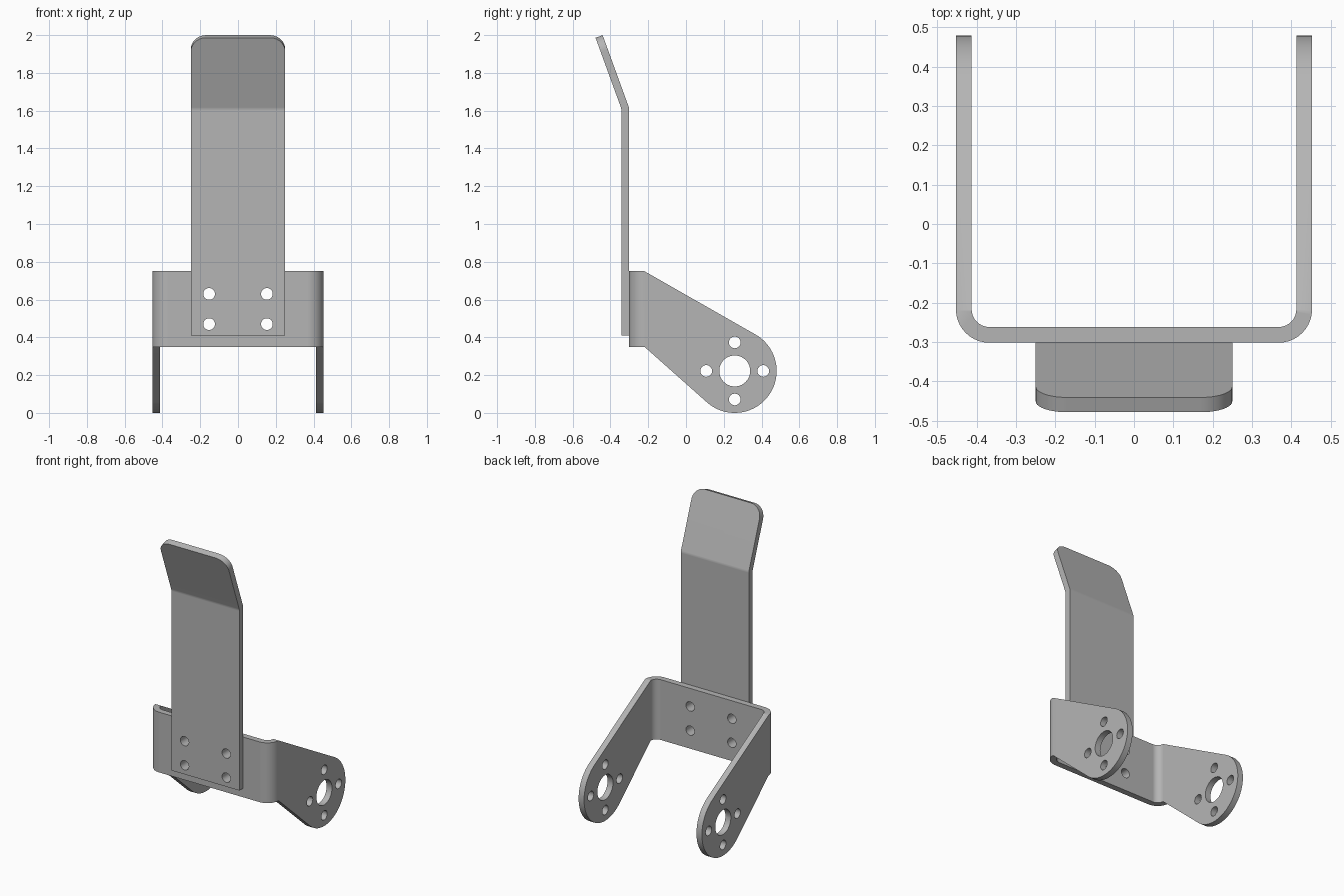
import bpy, bmesh
from math import sin, cos, tan, atan2, acos, pi, radians
from mathutils import Vector

cube = bpy.data.objects.get("Cube")
if cube:
    bpy.data.objects.remove(cube)

THICK = 0.04
BACK = -0.302                     # plane where strap and bracket meet
PIVOT = Vector((0.258, 0.222))    # pivot hole centre (y, z)
EAR_R = 0.222

steel = bpy.data.materials.new("grey_steel")
steel.use_nodes = True
grey = (0.46, 0.46, 0.46, 1)
steel.diffuse_color = grey
steel.node_tree.nodes["Principled BSDF"].inputs["Base Color"].default_value = grey


def arc(centre, r, a0, a1, n):
    return [(centre[0] + r * cos(a0 + (a1 - a0) * i / n),
             centre[1] + r * sin(a0 + (a1 - a0) * i / n)) for i in range(n + 1)]


def place(u, v, w, axis):
    return {"x": (w, u, v), "y": (u, w, v), "z": (u, v, w)}[axis]


def prism(name, outlines, axis, lo, hi):
    """Extrude one or more closed outlines along an axis."""
    bm = bmesh.new()
    for pts in outlines:
        a = [bm.verts.new(place(u, v, lo, axis)) for u, v in pts]
        b = [bm.verts.new(place(u, v, hi, axis)) for u, v in pts]
        bm.faces.new(a)
        bm.faces.new(b)
        for i in range(len(a)):
            j = (i + 1) % len(a)
            bm.faces.new((a[i], a[j], b[j], b[i]))
    bmesh.ops.recalc_face_normals(bm, faces=bm.faces)
    mesh = bpy.data.meshes.new(name)
    bm.to_mesh(mesh)
    bm.free()
    mesh.materials.append(steel)
    ob = bpy.data.objects.new(name, mesh)
    bpy.context.collection.objects.link(ob)
    return ob


def activate(ob):
    bpy.ops.object.select_all(action="DESELECT")
    ob.select_set(True)
    bpy.context.view_layer.objects.active = ob


def cut(ob, cutter, operation="DIFFERENCE"):
    activate(ob)
    mod = ob.modifiers.new("cut", "BOOLEAN")
    mod.operation, mod.object, mod.solver = operation, cutter, "EXACT"
    bpy.ops.object.modifier_apply(modifier=mod.name)


def finish(ob):
    activate(ob)
    bpy.ops.object.shade_smooth_by_angle(angle=radians(30))
    ob.modifiers.new("flat_faces", "WEIGHTED_NORMAL").keep_sharp = True


# U-shaped bracket, bent from one strip
W, R = 0.453, 0.085
r = R - THICK
c = (W - R, BACK + R)
half = [(W, 0.6)] + arc(c, R, 0, -pi / 2, 10)
inner = arc(c, r, -pi / 2, 0, 10) + [(W - THICK, 0.6)]


def flip(pts):
    return [(-x, y) for x, y in reversed(pts)]


bracket = prism("bracket", [half + flip(half) + flip(inner) + inner], "z", -0.2, 1)

# Side silhouette: straight back, tapering to round ears
top, low = Vector((-0.22, 0.75)), Vector((-0.22, 0.35))


def tangent(p, side):
    d = p - PIVOT
    return atan2(d.y, d.x) + side * acos(EAR_R / d.length)


ear = arc(PIVOT, EAR_R, tangent(top, -1), tangent(low, 1) - 2 * pi, 40)
silhouette = prism("silhouette_cutter",
                   [[(-0.5, top.y), tuple(top)] + ear + [tuple(low), (-0.5, low.y)]],
                   "x", -0.7, 0.7)
cut(bracket, silhouette, "INTERSECT")

# Pivot hole ringed by four screw holes in each ear
circles = [arc(PIVOT, 0.082, 0, 2 * pi, 40)[:-1]]
for k in range(4):
    p = PIVOT + 0.151 * Vector((cos(k * pi / 2), sin(k * pi / 2)))
    circles.append(arc(p, 0.031, 0, 2 * pi, 24)[:-1])
ear_holes = prism("ear_hole_cutter", circles, "x", -0.7, 0.7)
cut(bracket, ear_holes)

# Upright strap with its tip bent forward
bend, tip, z0 = radians(20), 0.4, 1.61
front = BACK - THICK
fold = [(front, z0), (BACK, z0 + THICK * tan(bend / 2))]
end = (front - tip * sin(bend), z0 + tip * cos(bend))
end_back = (end[0] + THICK * cos(bend), end[1] + THICK * sin(bend))
strap = prism("upright_strap",
              [[(front, 0.41), fold[0], end, end_back, fold[1], (BACK, 0.41)]],
              "x", -0.25, 0.25)
bm = bmesh.new()
bm.from_mesh(strap.data)
# Round the tip corners, then soften the fold
corners = [e for e in bm.edges
           if all(v.co.z > 1.9 for v in e.verts)
           and abs(e.verts[0].co.x - e.verts[1].co.x) < 0.01]
bmesh.ops.bevel(bm, geom=corners, offset=0.08, segments=10, profile=0.5,
                affect="EDGES")
folds = [e for e in bm.edges
         if all(1.6 < v.co.z < 1.63 for v in e.verts)
         and abs(e.verts[0].co.x - e.verts[1].co.x) > 0.4]
bmesh.ops.bevel(bm, geom=folds, offset=0.008, segments=3, profile=0.5,
                affect="EDGES")
bm.to_mesh(strap.data)
bm.free()

# Four screw holes through strap and bracket
screws = [arc((x, z), 0.031, 0, 2 * pi, 24)[:-1]
          for x in (-0.153, 0.153) for z in (0.47, 0.63)]
screw_holes = prism("screw_hole_cutter", screws, "y", -0.5, -0.2)
for part in (bracket, strap):
    cut(part, screw_holes)
    finish(part)

for cutter in (silhouette, ear_holes, screw_holes):
    bpy.data.objects.remove(cutter)
